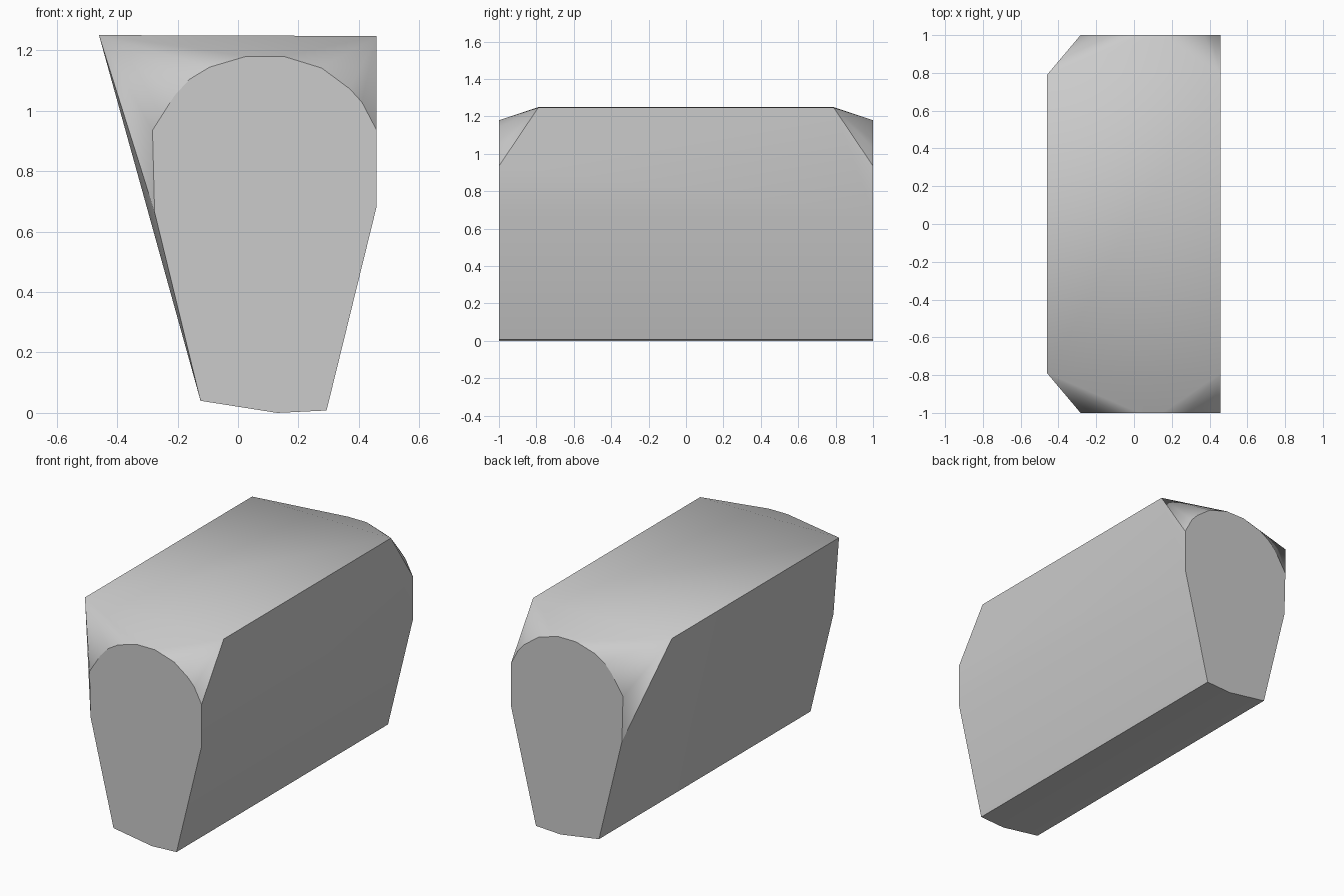
import bpy, bmesh, math

cube = bpy.data.objects.get("Cube")
if cube:
    bpy.data.objects.remove(cube, do_unlink=True)

# Plain grey material
grey = bpy.data.materials.new("plain grey")
grey.use_nodes = True
colour = (0.6, 0.6, 0.6, 1)
grey.diffuse_color = colour
grey.node_tree.nodes["Principled BSDF"].inputs["Base Color"].default_value = colour

# Outline of the flat end caps (x, z), and the pointed roof corners behind them
cap_outline = [
    (-.124, .04), (.13, 0), (.293, .008), (.459, .684), (.459, .935),
    (.41, 1.028), (.37, 1.072), (.277, 1.141), (.15, 1.18), (.028, 1.18),
    (-.094, 1.144), (-.16, 1.104), (-.21, 1.05), (-.283, .935), (-.276, .664),
]
roof_corners = [(-.46, 1.25), (.459, 1.247)]

# Wrap one skin around both mirrored ends
bm = bmesh.new()
for side in (-1, 1):
    for outline, depth in ((cap_outline, 1), (roof_corners, .79)):
        for x, z in outline:
            bm.verts.new((x, side * depth, z))
hull = bmesh.ops.convex_hull(bm, input=bm.verts[:])
loose = [v for v in bm.verts if not v.link_faces]
bmesh.ops.delete(bm, geom=loose, context='VERTS')
bmesh.ops.dissolve_limit(bm, angle_limit=math.radians(.2),
                         verts=bm.verts[:], edges=bm.edges[:])
bmesh.ops.recalc_face_normals(bm, faces=bm.faces[:])

mesh = bpy.data.meshes.new("tapered_block")
bm.to_mesh(mesh)
bm.free()
mesh.materials.append(grey)
block = bpy.data.objects.new("tapered_block", mesh)
bpy.context.collection.objects.link(block)

# Soft fans around the roof corners, crisp cap rims
bpy.ops.object.select_all(action='DESELECT')
block.select_set(True)
bpy.context.view_layer.objects.active = block
bpy.ops.object.shade_smooth_by_angle(angle=math.radians(30))
